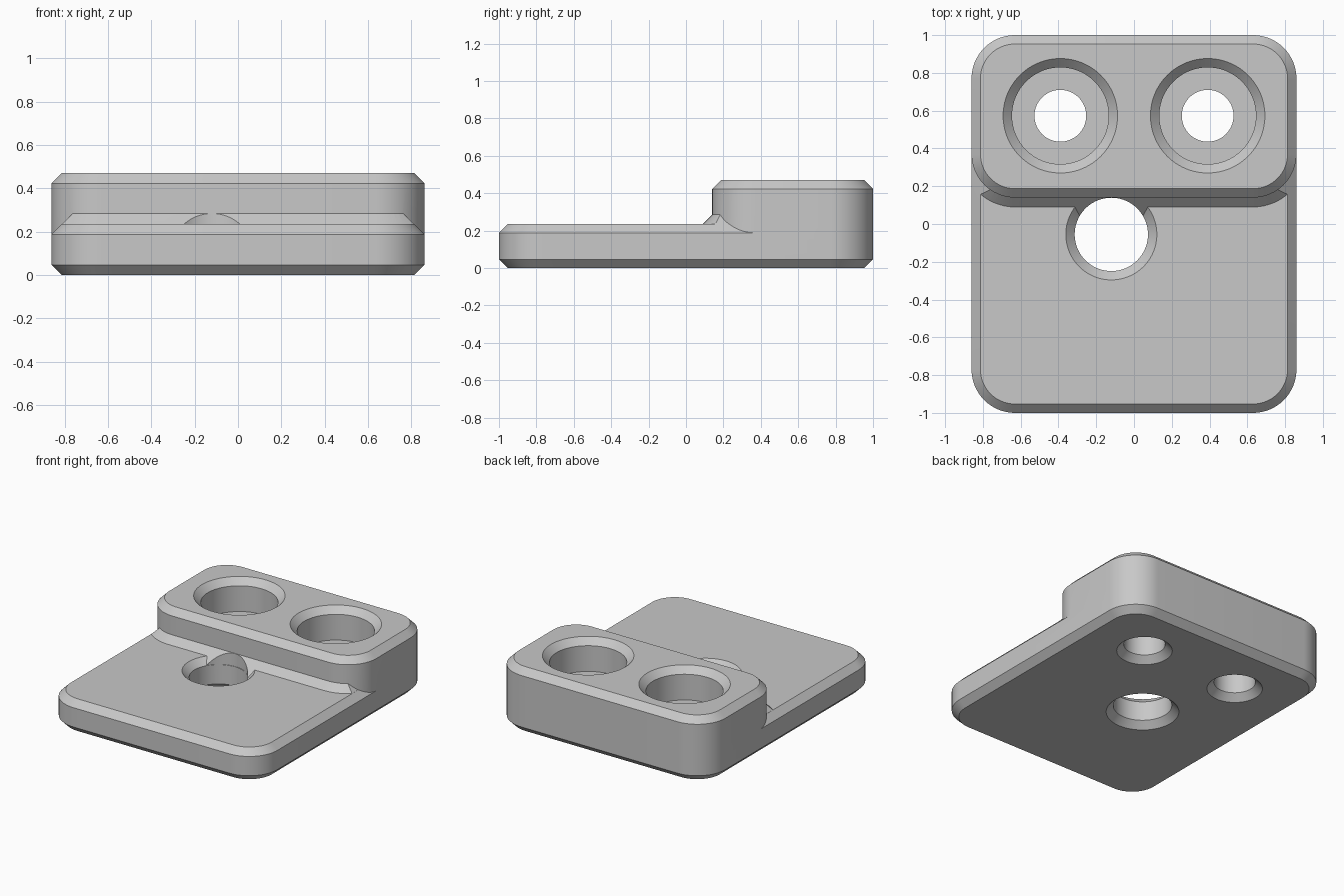
import bpy, bmesh
from math import sin, cos, pi
from mathutils import Vector

cube = bpy.data.objects.get("Cube")
if cube:
    bpy.data.objects.remove(cube, do_unlink=True)

HALF, TOP, STEP, FRONT, RADIUS, C = 0.86, 0.47, 0.235, 0.14, 0.23, 0.047

grey = bpy.data.materials.new("plain grey")
grey.use_nodes = True
colour = (0.58, 0.58, 0.58, 1)
grey.diffuse_color = colour
grey.node_tree.nodes["Principled BSDF"].inputs["Base Color"].default_value = colour


def circle(centre, r, z, n=96):
    return [(centre[0] + r * cos(2 * pi * i / n), centre[1] + r * sin(2 * pi * i / n), z)
            for i in range(n)]


def rounded(y0, y1, d, z, n=16):
    """Rounded rectangle from y0 to y1, grown outward by d."""
    points = []
    corners = [(1, y1 - RADIUS), (-1, y1 - RADIUS), (-1, y0 + RADIUS), (1, y0 + RADIUS)]
    for k, (side, cy) in enumerate(corners):
        for i in range(n + 1):
            a = (k + i / n) * pi / 2
            points.append((side * (HALF - RADIUS) + (RADIUS + d) * cos(a),
                           cy + (RADIUS + d) * sin(a), z))
    return points


def loft(name, layers, planes=()):
    """Closed solid through stacked outlines, trimmed by planes."""
    bm = bmesh.new()
    rings = [[bm.verts.new(p) for p in layer] for layer in layers]
    for low, high in zip(rings, rings[1:]):
        for i in range(len(low)):
            bm.faces.new((low[i - 1], low[i], high[i], high[i - 1]))
    bm.faces.new(rings[0][::-1])
    bm.faces.new(rings[-1])
    for point, normal in planes:
        bmesh.ops.bisect_plane(bm, geom=bm.verts[:] + bm.edges[:] + bm.faces[:],
                               plane_co=Vector(point), plane_no=Vector(normal),
                               clear_outer=True)
        bmesh.ops.holes_fill(bm, edges=[e for e in bm.edges if e.is_boundary], sides=0)
    bmesh.ops.recalc_face_normals(bm, faces=bm.faces[:])
    mesh = bpy.data.meshes.new(name)
    bm.to_mesh(mesh)
    bm.free()
    mesh.materials.append(grey)
    obj = bpy.data.objects.new(name, mesh)
    bpy.context.collection.objects.link(obj)
    return obj


def lathe(name, centre, profile):
    return loft(name, [circle(centre, r, z) for r, z in profile])


def combine(target, other, operation):
    mod = target.modifiers.new(operation.lower(), "BOOLEAN")
    mod.operation, mod.solver, mod.object = operation, "EXACT", other
    bpy.context.view_layer.objects.active = target
    bpy.ops.object.modifier_apply(modifier=mod.name)
    bpy.data.objects.remove(other, do_unlink=True)


# Base plate with chamfered edges
body = loft("mounting_plate", [rounded(-1, 1, d, z) for d, z in
            ((-C, 0), (0, C), (0, STEP - C), (-C, STEP))])

# Large hole, countersunk on both faces
hole, hole_r, E = (-0.12, -0.055), 0.194, 0.02
combine(body, lathe("large_hole_cutter", hole, [
    (hole_r + C + E, -E), (hole_r, C), (hole_r, STEP - C),
    (hole_r + C + E, STEP + E)]), "DIFFERENCE")

# Raised rear block
block = loft("raised_block", [rounded(FRONT, 1, d, z) for d, z in
             ((0, 0.15), (0, TOP - C), (-C, TOP))])
combine(body, block, "UNION")

# Sloped band at the foot of the block, trimmed by the plate's side chamfers
trim = [((s * (HALF - C - 0.001), 0, STEP), (s, 0, 1)) for s in (1, -1)]
slope = loft("block_foot_slope", [rounded(FRONT, 1, d, 0.285 - d) for d in (0.095, -0.05)],
             trim + [((0, 0.4, 0), (0, 1, 0))])
combine(body, slope, "UNION")
combine(body, lathe("slope_notch_cutter", hole, [(hole_r, -0.1), (hole_r, 0.32)]),
        "DIFFERENCE")

# Pair of counterbored screw holes
bore, wide = 0.137, 0.256
for side in (-1, 1):
    combine(body, lathe("screw_hole_cutter", (side * 0.39, 0.573), [
        (bore + C + E, -E), (bore, C), (bore, STEP), (wide, STEP),
        (wide, TOP - C), (wide + C + E, TOP + E)]), "DIFFERENCE")

bpy.ops.object.select_all(action="DESELECT")
body.select_set(True)
bpy.context.view_layer.objects.active = body
bpy.ops.object.shade_smooth_by_angle(angle=pi / 6)
